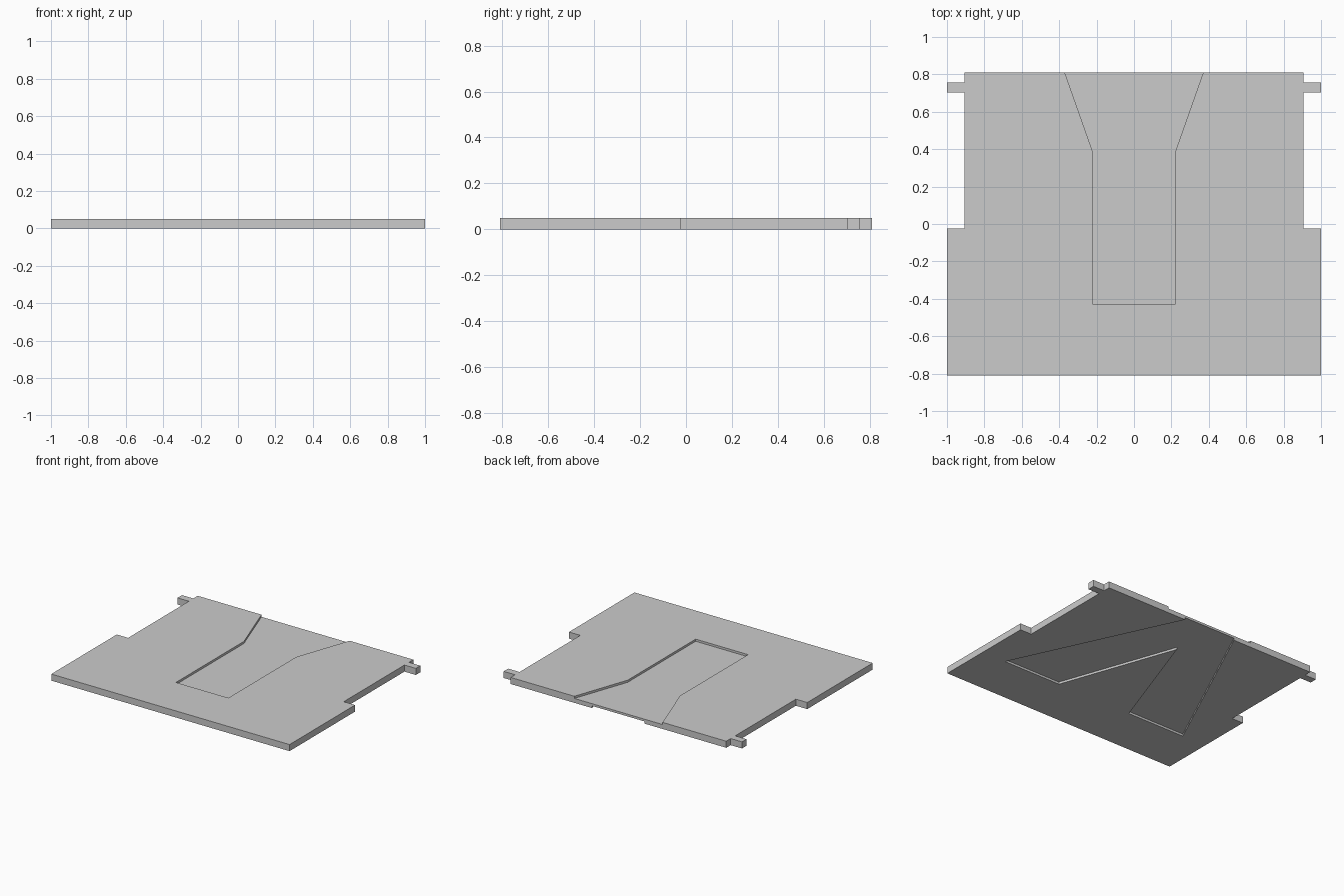
import bpy
import bmesh

cube = bpy.data.objects.get("Cube")
if cube:
    bpy.data.objects.remove(cube, do_unlink=True)

THICK = 0.05
DEPTH = 0.0165
BACK = 0.81
BEYOND = 0.9

grey = bpy.data.materials.new("plain_grey")
grey.use_nodes = True
colour = (0.6, 0.6, 0.6, 1)
grey.diffuse_color = colour
grey.node_tree.nodes["Principled BSDF"].inputs["Base Color"].default_value = colour


def slab(name, half, z0, z1):
    """Extrude a mirrored outline, given as its +x half from front to back."""
    outline = half + [(-x, y) for x, y in reversed(half) if x > 0]
    bm = bmesh.new()
    face = bm.faces.new([bm.verts.new((x, y, z0)) for x, y in outline])
    top = bmesh.ops.extrude_face_region(bm, geom=[face])["geom"]
    verts = [v for v in top if isinstance(v, bmesh.types.BMVert)]
    bmesh.ops.translate(bm, verts=verts, vec=(0, 0, z1 - z0))
    bmesh.ops.recalc_face_normals(bm, faces=bm.faces)
    mesh = bpy.data.meshes.new(name)
    bm.to_mesh(mesh)
    bm.free()
    mesh.materials.append(grey)
    obj = bpy.data.objects.new(name, mesh)
    bpy.context.collection.objects.link(obj)
    return obj


# Plate with stepped sides and a small tab near each back corner
plate = slab("plate", [(1, -BACK), (1, -0.025), (0.905, -0.025), (0.905, 0.703),
                       (1, 0.703), (1, 0.757), (0.905, 0.757), (0.905, BACK)], 0, THICK)

# Top channel that flares towards the back edge
channel = slab("channel_cutter", [(0.22, -0.43), (0.22, 0.385), (0.37, BACK),
                                  (0.37, BEYOND)], THICK - DEPTH, THICK * 2)

# Underside channel that forks into two arms towards the front
fork = slab("fork_cutter", [(0, 0.46), (0.315, -0.43), (0.8, -0.43),
                            (0.22, BACK), (0.22, BEYOND)], -THICK, DEPTH)

# Cut both channels into the plate
bpy.context.view_layer.objects.active = plate
for cutter in (channel, fork):
    cutter.hide_render = True
    mod = plate.modifiers.new(cutter.name, "BOOLEAN")
    mod.operation = "DIFFERENCE"
    mod.solver = "EXACT"
    mod.object = cutter
    bpy.ops.object.modifier_apply(modifier=mod.name)
    bpy.data.objects.remove(cutter, do_unlink=True)
